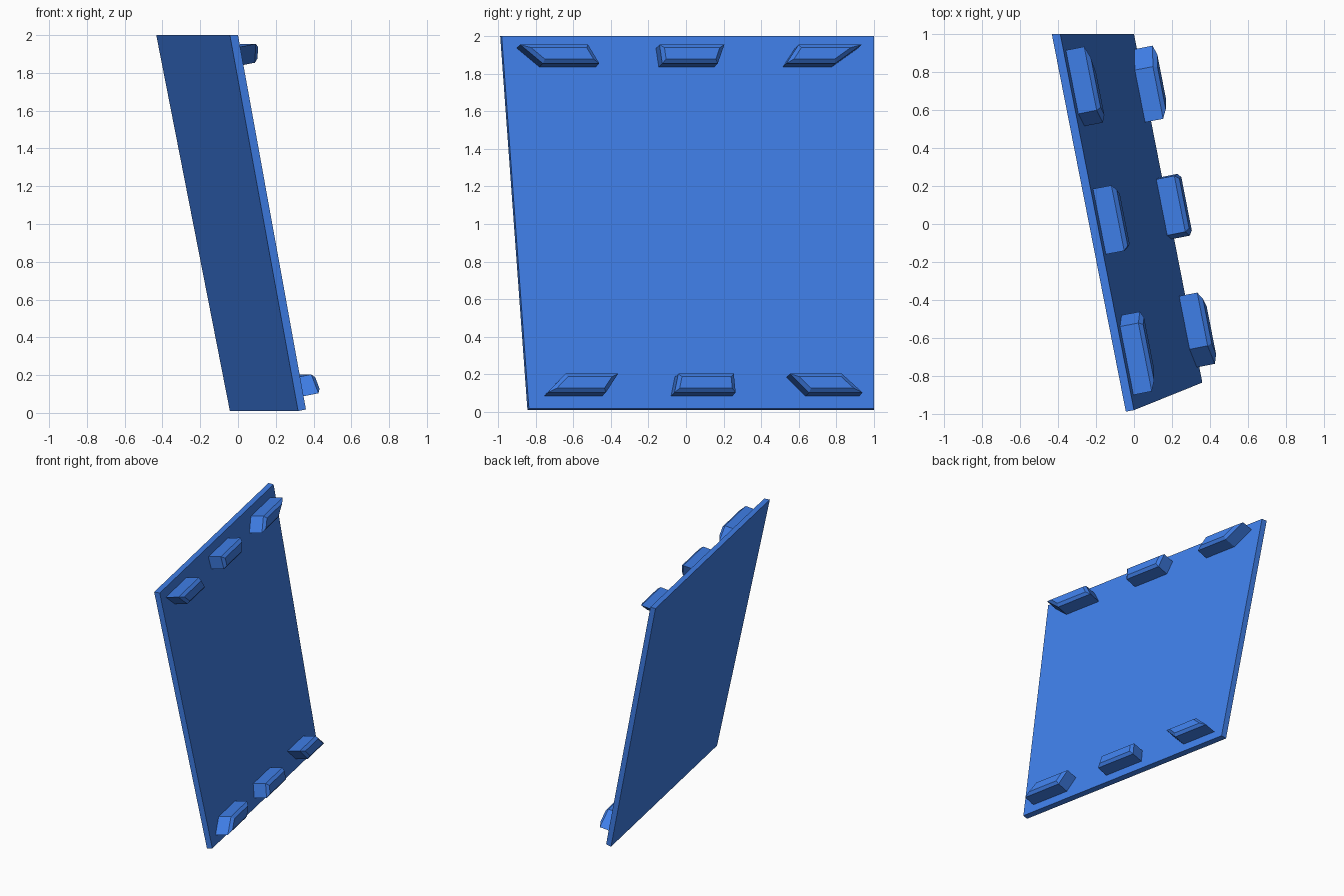
import bpy, bmesh
from mathutils import Vector

if "Cube" in bpy.data.objects:
    bpy.data.objects.remove(bpy.data.objects["Cube"])

blue = bpy.data.materials.new("blue")
blue.diffuse_color = (0.05, 0.21, 0.8, 1)
blue.use_nodes = True
blue.node_tree.nodes["Principled BSDF"].inputs["Base Color"].default_value = blue.diffuse_color

SLOPE = 0.196
NORMAL = Vector((1, SLOPE, 0.195)).normalized()
THICK = 0.043


def on_plane(y, z):
    """Point on the studded face of the leaning panel."""
    return Vector((-SLOPE * (y - 1) - 0.195 * (z - 0.01), y, z))


def prism(name, base, height, chamfer=0):
    """Extrude a base outline along the panel normal, with optional chamfered cap."""
    bm = bmesh.new()
    face = bm.faces.new([bm.verts.new(p) for p in base])
    face.normal_update()
    if face.normal.dot(NORMAL) > 0:
        face.normal_flip()
    ext = bmesh.ops.extrude_face_region(bm, geom=[face], use_keep_orig=True)
    top = [v for v in ext["geom"] if isinstance(v, bmesh.types.BMVert)]
    cap = [f for f in ext["geom"] if isinstance(f, bmesh.types.BMFace)]
    bmesh.ops.translate(bm, verts=top, vec=NORMAL * height)
    bmesh.ops.recalc_face_normals(bm, faces=bm.faces)
    if chamfer:
        bmesh.ops.inset_region(bm, faces=cap, thickness=chamfer, depth=chamfer,
                               use_even_offset=True)
    mesh = bpy.data.meshes.new(name)
    bm.to_mesh(mesh)
    bm.free()
    mesh.materials.append(blue)
    bpy.context.collection.objects.link(bpy.data.objects.new(name, mesh))


# Leaning panel: the outer face is the studded face pushed back by the thickness
corners = [(-0.835, 0.01), (1.0, 0.01), (1.0, 2.0), (-0.98, 2.0)]
front = [on_plane(y, z) for y, z in corners]
prism("panel", [p - NORMAL * THICK + Vector((0, 0, 0.0)) for p in front], THICK)
# Trim so the top and back edges are level with z = 2 and y = 1, the base at z = 0
panel = bpy.data.objects["panel"]
for v in panel.data.vertices:
    if v.co.z > 1:
        v.co.x -= (2 - v.co.z) * 0.195
        v.co.z = 2
    else:
        v.co.z += 0.008
        v.co.z = max(v.co.z, 0)
    if v.co.y > 0.5:
        v.co.x -= (1 - v.co.y) * SLOPE
        v.co.y = 1

# Chamfered lugs: y at bottom left, bottom right, top right, top left
rows = {
    "lower_lug": (0.085, 0.185, [(-0.755, -0.445, -0.38, -0.66),
                                 (-0.08, 0.245, 0.235, -0.06),
                                 (0.635, 0.92, 0.81, 0.535)]),
    "upper_lug": (1.835, 1.935, [(-0.78, -0.48, -0.54, -0.90),
                                 (-0.145, 0.15, 0.185, -0.16),
                                 (0.515, 0.775, 0.915, 0.58)]),
}
for name, (z0, z1, lugs) in rows.items():
    for i, (bl, br, tr, tl) in enumerate(lugs):
        base = [on_plane(bl, z0), on_plane(br, z0), on_plane(tr, z1), on_plane(tl, z1)]
        prism(f"{name}_{i + 1}", [p - NORMAL * 0.01 for p in base], 0.11, 0.02)
